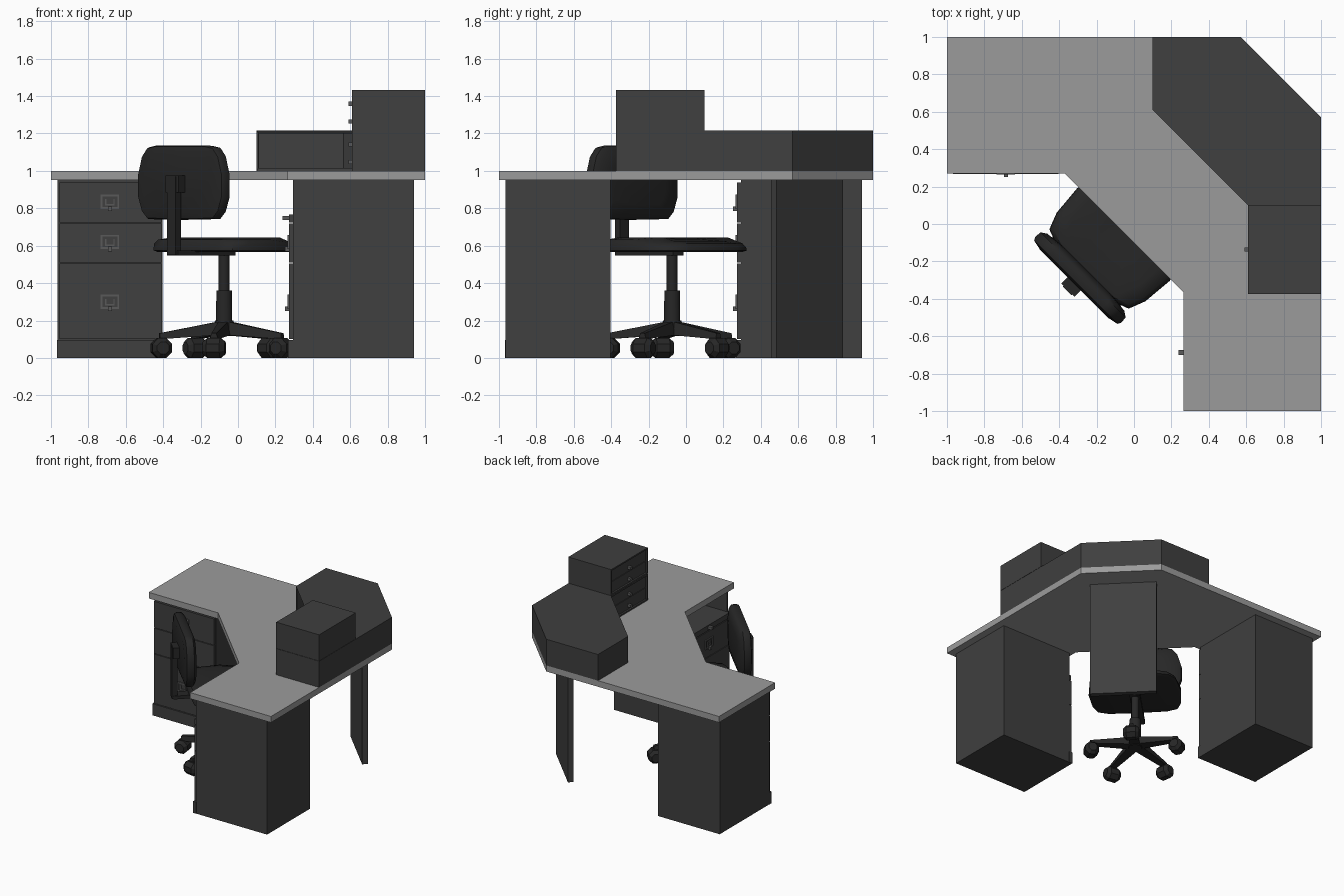
import bpy, bmesh
from math import pi, cos, sin
from mathutils import Vector, Matrix

if "Cube" in bpy.data.objects:
    bpy.data.objects.remove(bpy.data.objects["Cube"])


def material(name, v):
    m = bpy.data.materials.new(name)
    m.diffuse_color = (v, v, v, 1)
    m.use_nodes = True
    m.node_tree.nodes["Principled BSDF"].inputs["Base Color"].default_value = m.diffuse_color
    return m


TOP, DARK = material("desktop_grey", 0.33), material("dark_grey", 0.05)
CHAIR, METAL = material("chair_black", 0.02), material("handle_grey", 0.1)


def finish(name, bm, mat, open_dir=None, wall=0.012, swap=False, turn=False, smooth=False):
    """Turn a bmesh into an object; open_dir removes that side and leaves a hollow shell."""
    if swap:  # reflect across the desk diagonal
        for v in bm.verts:
            v.co.x, v.co.y = v.co.y, v.co.x
    bmesh.ops.recalc_face_normals(bm, faces=bm.faces)
    bm.normal_update()
    if open_dir:
        d = Vector(open_dir).normalized()
        bmesh.ops.delete(bm, geom=[f for f in bm.faces if f.normal.dot(d) > 0.99], context='FACES')
    me = bpy.data.meshes.new(name)
    bm.to_mesh(me)
    bm.free()
    ob = bpy.data.objects.new(name, me)
    bpy.context.collection.objects.link(ob)
    me.materials.append(mat)
    if open_dir:
        s = ob.modifiers.new("walls", 'SOLIDIFY')
        s.thickness, s.offset, s.use_even_offset = wall, -1, True
    if turn:  # chair faces the corner
        ob.rotation_euler[2] = pi / 4
    if smooth:
        bpy.ops.object.select_all(action='DESELECT')
        ob.select_set(True)
        bpy.context.view_layer.objects.active = ob
        bpy.ops.object.shade_smooth_by_angle(angle=0.7)
    return ob


def loft(rings):
    """Skin a stack of equal-length rings and cap both ends."""
    bm = bmesh.new()
    rows = [[bm.verts.new(p) for p in r] for r in rings]
    n = len(rows[0])
    for a, b in zip(rows, rows[1:]):
        for i in range(n):
            bm.faces.new((a[i], a[(i + 1) % n], b[(i + 1) % n], b[i]))
    bm.faces.new(rows[0])
    bm.faces.new(rows[-1])
    return bm


def prism(name, pts, z0, z1, mat=DARK, **kw):
    return finish(name, loft([[(x, y, z) for x, y in pts] for z in (z0, z1)]), mat, **kw)


def box(name, x, y, z, mat=DARK, **kw):
    pts = [(x[0], y[0]), (x[1], y[0]), (x[1], y[1]), (x[0], y[1])]
    return prism(name, pts, z[0], z[1], mat, **kw)


def tube(name, c, stations, sides, mat=CHAIR, **kw):
    """Vertical turned part from (radius, z) stations."""
    rings = [[(c[0] + r * cos(2 * pi * i / sides), c[1] + r * sin(2 * pi * i / sides), z)
              for i in range(sides)] for r, z in stations]
    return finish(name, loft(rings), mat, smooth=True, **kw)


# desktop and diagonal back panel
prism("desktop", [(-1, 1), (-1, .27), (-.37, .27), (.265, -.365), (.265, -1), (1, -1), (1, .57), (.57, 1)],
      .95, 1.0, TOP)
prism("back_panel", [(.84, .485), (.485, .84), (.455, .81), (.81, .455)], 0, .95)


def handle(name, cx, cz, swap):
    """Square ring plate with a drop pull, on a front at y = 0.27."""
    for i, (dx, dz, w, h) in enumerate([(0, .033, .1, .01), (0, -.033, .1, .01),
                                        (-.045, 0, .01, .056), (.045, 0, .01, .056),
                                        (0, -.017, .05, .008), (-.022, 0, .006, .03), (.022, 0, .006, .03)]):
        box(f"{name}_ring_{i}", (cx + dx - w / 2, cx + dx + w / 2), (.264, .272),
            (cz + dz - h / 2, cz + dz + h / 2), METAL, swap=swap)
    box(name + "_pull", (cx - .01, cx + .01), (.252, .272), (cz - .05, cz - .025), METAL, swap=swap)


# drawer pedestals: left one, and its reflection with an open tray bay
for side, swap in (("left", False), ("right", True)):
    kw = dict(swap=swap)
    opening = {"open_dir": (-1, 0, 0)} if swap else {}
    box(side + "_pedestal", (-.965, -.405), (.295, .94), (0, .95), **opening, **kw)
    box(side + "_plinth", (-.967, -.403), (.268, .297), (0, .095), **kw)
    fronts = [(.1, .505, .30), (.51, .718, .62), (.723, .938, .835)]
    for i, (z0, z1, hz) in enumerate(fronts[:2] if swap else fronts):
        box(f"{side}_drawer_{i}", (-.955, -.41), (.272, .31), (z0, z1), **kw)
        handle(f"{side}_handle_{i}", -.685, hz, swap)
box("pull_out_tray", (.272, .93), (-.955, -.415), (.725, .768))
box("tray_knob", (.238, .275), (-.70, -.675), (.737, .76), METAL)

# open corner hutch
prism("corner_hutch", [(.1, 1), (.1, .61), (.61, .1), (1, .1), (1, .57), (.57, 1)], 1.0, 1.215,
      open_dir=(-1, -1, 0))

# stacked drawer tower on the hutch side
for i, z in enumerate((1.0, 1.217)):
    box(f"tower_box_{i}", (.61, 1), (-.375, .1), (z, z + .215), open_dir=(-1, 0, 0))
    for j in range(2):
        z0 = z + .015 + j * .094
        box(f"tower_drawer_{i}{j}", (.62, .97), (-.36, .085), (z0, z0 + .09))
        box(f"tower_knob_{i}{j}", (.59, .625), (-.147, -.125), (z0 + .022, z0 + .044), METAL)

# chair, built facing +x and turned toward the corner
C = (-.105, 0)


def mirrored(half):
    return half + [(a, -b) for a, b in reversed(half) if b > 0]


def scaled(pts, s, c):
    return [(c[0] + (a - c[0]) * s, c[1] + (b - c[1]) * s) for a, b in pts]


seat = mirrored([(.225, 0), (.215, .18), (.18, .28), (.12, .325), (-.08, .35), (-.25, .335),
                 (-.34, .3), (-.37, .22), (-.375, 0)])
rings = []
for s, z in ((.93, .565), (1, .575), (.99, .61), (.94, .632), (.75, .645), (.3, .637)):
    rings.append([(u, v, z - (.02 if u > .1 and z > .6 else 0)) for u, v in scaled(seat, s, (-.08, 0))])
finish("seat", loft(rings), CHAIR, turn=True, smooth=True)

back = mirrored([(1.135, 0), (1.135, .2), (1.125, .255), (1.08, .295), (.98, .325), (.86, .325),
                 (.78, .295), (.742, .255), (.738, 0)])
rings = [[(u, v, z) for z, v in scaled(back, s, (.937, 0))]
         for s, u in ((.8, -.452), (.97, -.44), (1, -.42), (.99, -.385), (.9, -.365), (.6, -.352))]
finish("backrest", loft(rings), CHAIR, turn=True, smooth=True)

box("back_spine", (-.505, -.465), (-.033, .033), (.55, .97), CHAIR, turn=True)
box("back_plate", (-.5, -.44), (-.05, .05), (.885, .975), CHAIR, turn=True)
box("seat_bar", (-.495, -.06), (-.04, .04), (.548, .575), CHAIR, turn=True)
tube("gas_column", C, [(.03, .34), (.03, .575)], 12, turn=True)
tube("column_sleeve", C, [(.045, .15), (.043, .36)], 12, turn=True)
tube("base_hub", C, [(.05, .118), (.06, .13), (.05, .2)], 10, turn=True)

# five-star base and casters
R = .34
for k in range(5):
    place = Matrix.Translation((C[0], C[1], 0)) @ Matrix.Rotation(2 * pi * k / 5, 4, 'Z')
    bm = loft([[(r, -w, z0), (r, w, z0), (r, w * .6, z1), (r, -w * .6, z1)]
               for r, w, z0, z1 in ((0, .045, .125, .2), (R + .01, .022, .1, .132))])
    bm.transform(place)
    finish(f"base_arm_{k}", bm, CHAIR, turn=True)
    wheel = loft([[(R + r * cos(pi / 8 + pi * i / 4), y, .053 + r * sin(pi / 8 + pi * i / 4))
                   for i in range(8)] for r, y in ((.035, -.06), (.057, -.035), (.057, .035), (.035, .06))])
    wheel.transform(place)
    finish(f"caster_{k}", wheel, CHAIR, turn=True)
